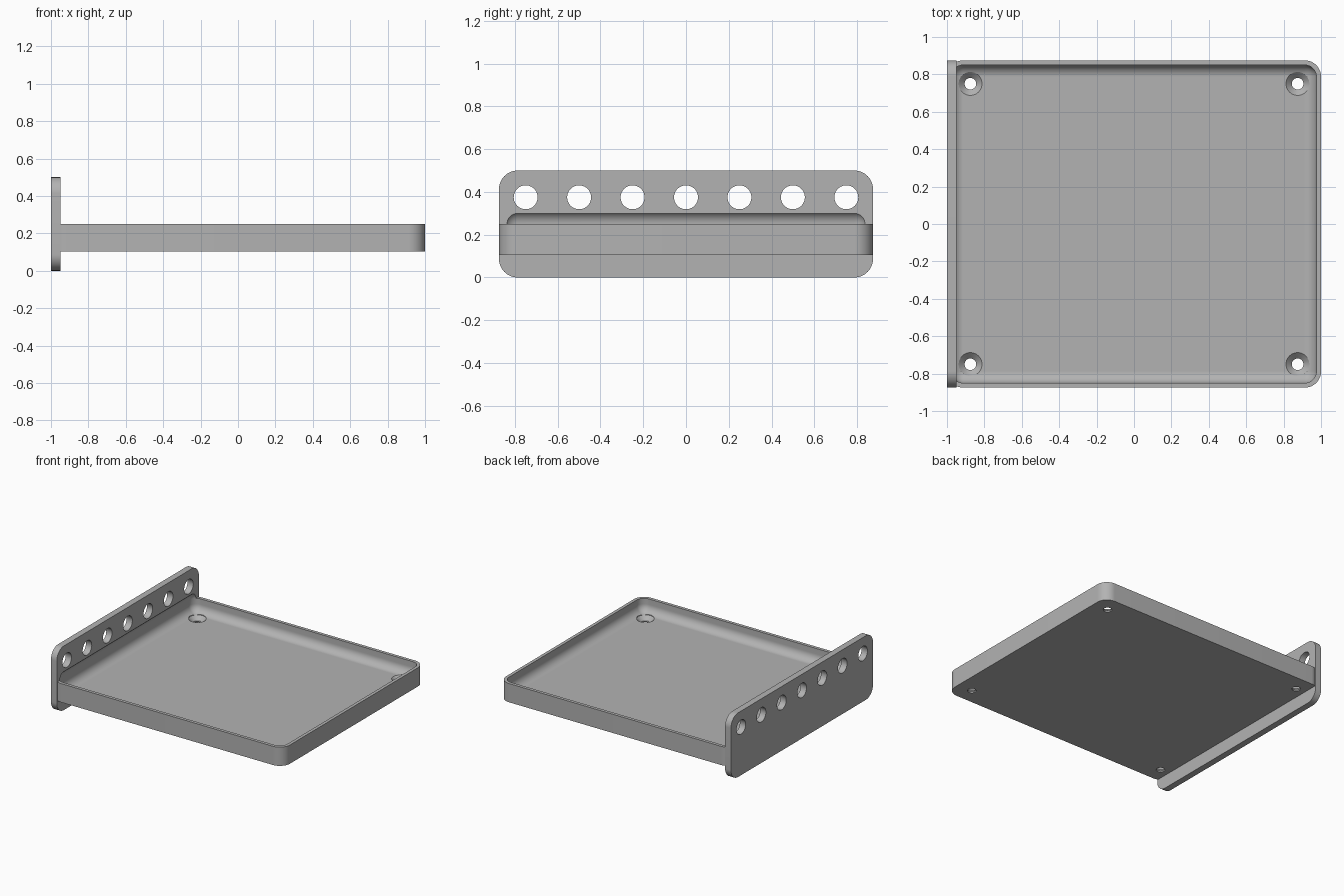
import bpy, bmesh, math
from mathutils import Matrix

if "Cube" in bpy.data.objects:
    bpy.data.objects.remove(bpy.data.objects["Cube"], do_unlink=True)

grey = bpy.data.materials.new("plain grey")
grey.use_nodes = True
COLOUR = (0.45, 0.45, 0.45, 1)
grey.diffuse_color = COLOUR
grey.node_tree.nodes["Principled BSDF"].inputs["Base Color"].default_value = COLOUR

TRAY_BOTTOM, TRAY_TOP, FLOOR = 0.104, 0.25, 0.145
PLATE_T, HALF_W, CORNER, COVE = 0.05, 0.875, 0.0875, 0.0625


def finish(name, bm):
    bmesh.ops.recalc_face_normals(bm, faces=bm.faces[:])
    mesh = bpy.data.meshes.new(name)
    bm.to_mesh(mesh)
    bm.free()
    mesh.materials.append(grey)
    ob = bpy.data.objects.new(name, mesh)
    bpy.context.collection.objects.link(ob)
    return ob


def skin(name, rings, matrix=Matrix()):
    """Closed solid through a stack of rings with equal point counts."""
    bm = bmesh.new()
    loops = [[bm.verts.new(matrix @ Matrix.Translation(p).translation) for p in r] for r in rings]
    n = len(loops[0])
    for a, b in zip(loops, loops[1:]):
        for i in range(n):
            bm.faces.new((a[i], a[(i + 1) % n], b[(i + 1) % n], b[i]))
    bm.faces.new(loops[0])
    bm.faces.new(loops[-1])
    return finish(name, bm)


def rounded_rect(hx, hy, r, z, steps=16):
    pts = []
    for q, (sx, sy) in enumerate([(1, 1), (-1, 1), (-1, -1), (1, -1)]):
        for i in range(steps + 1):
            a = (q + i / steps) * math.pi / 2
            pts.append((sx * (hx - r) + r * math.cos(a), sy * (hy - r) + r * math.sin(a), z))
    return pts


def lathe(name, profile, matrix, n=40):
    turn = [2 * math.pi * i / n for i in range(n)]
    return skin(name, [[(r * math.cos(a), r * math.sin(a), z) for a in turn]
                       for r, z in profile], matrix)


def combine(target, tool, operation):
    mod = target.modifiers.new(operation, 'BOOLEAN')
    mod.operation, mod.solver, mod.object = operation, 'EXACT', tool
    bpy.context.view_layer.objects.active = target
    bpy.ops.object.modifier_apply(modifier=mod.name)
    bpy.data.objects.remove(tool, do_unlink=True)


# Tray slab, and the upright plate across its right end
tray = skin("tray_with_mounting_plate",
            [rounded_rect(1, HALF_W, CORNER, z) for z in (TRAY_BOTTOM, TRAY_TOP)])
trim = skin("end_trim", [rounded_rect(0.1, 1, 0.01, z) for z in (0, 0.5)],
            Matrix.Translation((-1.07, 0, 0)))
combine(tray, trim, 'DIFFERENCE')
upright = Matrix.Translation((-1, 0, 0.25)) @ Matrix.Rotation(math.pi / 2, 4, 'Y')
plate = skin("mounting_plate", [rounded_rect(0.25, HALF_W, CORNER, z) for z in (0, PLATE_T)], upright)
combine(tray, plate, 'UNION')

# Hollow with coved edges, biting slightly into the plate
low, high = FLOOR + COVE, TRAY_TOP
rings = []
for centre, start in ((low, -1), (high, 0)):
    for i in range(13):
        a = (start + i / 12) * math.pi / 2
        a = max(min(a, 1.55), -1.55)
        inset = COVE * (1 - math.cos(a))
        rings.append(rounded_rect(0.975 - inset, 0.85 - inset, COVE - inset,
                                  centre + COVE * math.sin(a)))
combine(tray, skin("hollow", rings), 'DIFFERENCE')

# Countersunk screw holes in the corners
screw = [(0.031, -0.1), (0.031, -0.031), (0.0625, 0), (0.0625, 0.04)]
for sx in (-1, 1):
    for sy in (-1, 1):
        place = Matrix.Translation((sx * 0.875, sy * 0.75, FLOOR))
        combine(tray, lathe("screw_hole", screw, place), 'DIFFERENCE')

# Row of holes through the plate
for k in range(-3, 4):
    place = Matrix.Translation((-1, k * 0.25, 0.375)) @ Matrix.Rotation(math.pi / 2, 4, 'Y')
    combine(tray, lathe("plate_hole", [(0.056, -0.1), (0.056, 0.1)], place), 'DIFFERENCE')

bpy.ops.object.select_all(action='DESELECT')
tray.select_set(True)
bpy.context.view_layer.objects.active = tray
bpy.ops.object.shade_smooth_by_angle(angle=math.radians(30))
